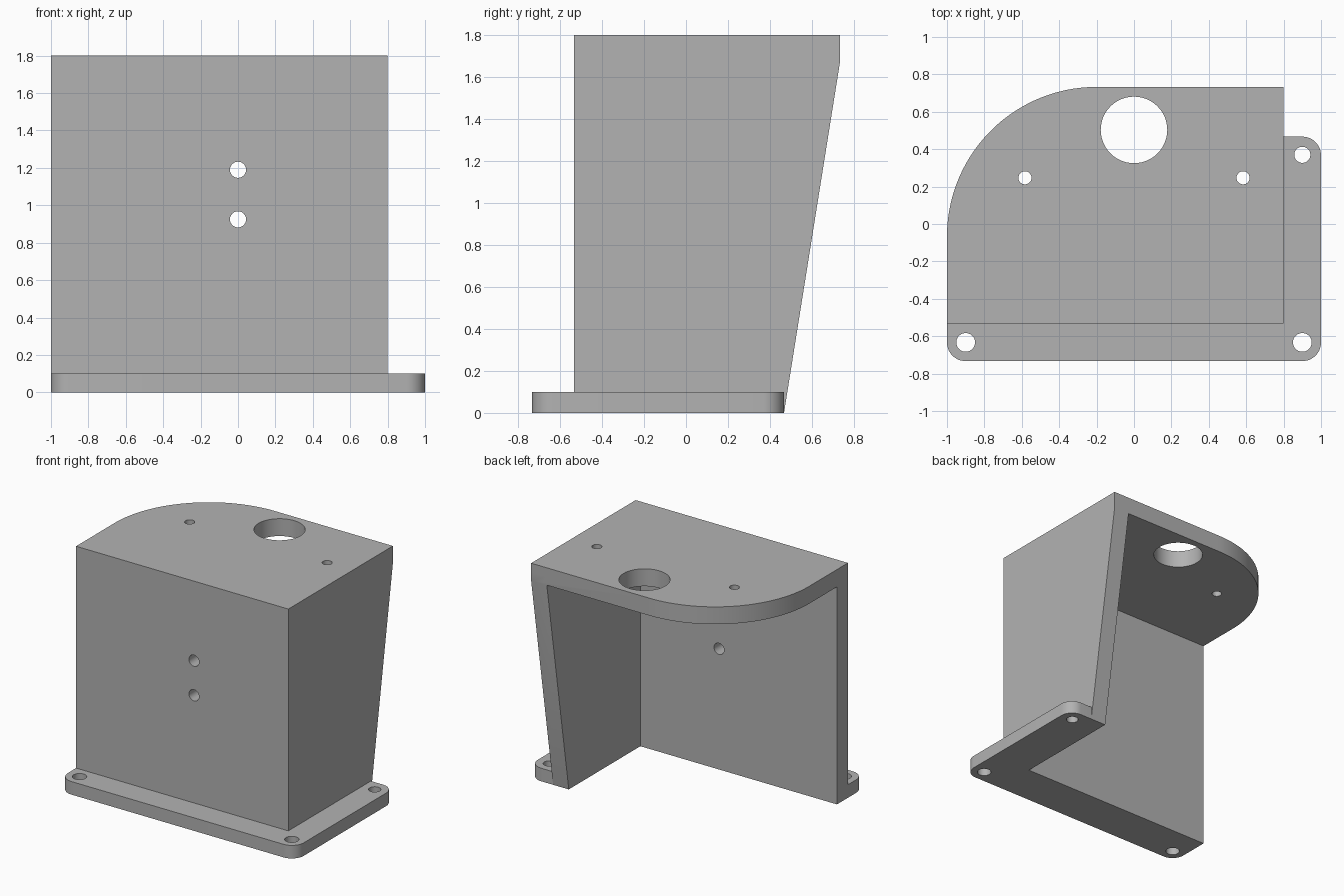
import bpy, bmesh, math
from mathutils import Matrix, Vector

cube = bpy.data.objects.get("Cube")
if cube:
    bpy.data.objects.remove(cube, do_unlink=True)

# Main dimensions
T = 0.133              # wall and top thickness
H = 1.8                # height
LEFT, RIGHT = -1.0, 0.8
FRONT, BACK, FOOT = -0.533, 0.733, 0.467
BASE_H = 0.1

grey = bpy.data.materials.new("plain grey")
grey.use_nodes = True
grey.diffuse_color = (0.448, 0.448, 0.448, 1)
grey.node_tree.nodes["Principled BSDF"].inputs["Base Color"].default_value = grey.diffuse_color


def prism(name, points, vector):
    """Closed solid made by sweeping a polygon along a vector."""
    bm = bmesh.new()
    face = bm.faces.new([bm.verts.new(p) for p in points])
    swept = bmesh.ops.extrude_face_region(bm, geom=[face], use_keep_orig=True)
    moved = [g for g in swept["geom"] if isinstance(g, bmesh.types.BMVert)]
    bmesh.ops.translate(bm, verts=moved, vec=Vector(vector))
    bmesh.ops.recalc_face_normals(bm, faces=bm.faces)
    mesh = bpy.data.meshes.new(name)
    bm.to_mesh(mesh)
    bm.free()
    mesh.materials.append(grey)
    obj = bpy.data.objects.new(name, mesh)
    bpy.context.collection.objects.link(obj)
    return obj


def arc(cx, cy, r, start, end, steps):
    return [(cx + r * math.cos(math.radians(start + (end - start) * i / steps)),
             cy + r * math.sin(math.radians(start + (end - start) * i / steps)))
            for i in range(steps + 1)]


def plate(name, outline, z0, z1):
    return prism(name, [(x, y, z0) for x, y in outline], (0, 0, z1 - z0))


def drill(name, centre, radius, axis, depth, sides=48):
    bm = bmesh.new()
    turn = Matrix.Rotation(math.pi / 2, 4, "X") if axis == "Y" else Matrix()
    bmesh.ops.create_cone(bm, cap_ends=True, segments=sides, radius1=radius,
                          radius2=radius, depth=depth,
                          matrix=Matrix.Translation(centre) @ turn)
    mesh = bpy.data.meshes.new(name)
    bm.to_mesh(mesh)
    bm.free()
    mesh.materials.append(grey)
    obj = bpy.data.objects.new(name, mesh)
    bpy.context.collection.objects.link(obj)
    return obj


def combine(target, other, operation):
    other.hide_render = True
    mod = target.modifiers.new(operation.lower(), "BOOLEAN")
    mod.operation, mod.object, mod.solver = operation, other, "EXACT"
    bpy.context.view_layer.objects.active = target
    bpy.ops.object.modifier_apply(modifier=mod.name)
    bpy.data.objects.remove(other, do_unlink=True)


# Top plate with one large rounded corner
R = 0.8
body = plate("bracket_body",
             [(LEFT, FRONT), (RIGHT, FRONT), (RIGHT, BACK)]
             + arc(LEFT + R, BACK - R, R, 90, 180, 40), H - T, H)

# Front wall, reaching a little into the top plate
lap = H - T / 2
front_wall = plate("front_wall", [(LEFT, FRONT), (RIGHT, FRONT),
                                  (RIGHT, FRONT + T), (LEFT, FRONT + T)], 0, lap)

# Side wall with a sloping rear edge
profile = [(FRONT, 0), (FOOT, 0), (BACK, H - T), (BACK, lap), (FRONT, lap)]
side_wall = prism("side_wall", [(RIGHT - T, y, z) for y, z in profile], (T, 0, 0))

# L-shaped mounting flange with rounded corners
r = 0.1
outline = (arc(LEFT + r, -BACK + r, r, 180, 270, 12)
           + arc(1 - r, -BACK + r, r, 270, 360, 12)
           + arc(1 - r, FOOT - r, r, 0, 90, 12)
           + [(RIGHT - T / 2, FOOT), (RIGHT - T / 2, FRONT + T / 2), (LEFT, FRONT + T / 2)])
flange = plate("mounting_flange", outline, 0, BASE_H)

for part in (front_wall, side_wall, flange):
    combine(body, part, "UNION")

# Holes: top plate, flange and front wall
holes = [((0, 0.503, H), 0.178, "Z"),
         ((-0.583, 0.247, H), 0.035, "Z"), ((0.583, 0.247, H), 0.035, "Z"),
         ((0.9, 0.37, 0), 0.043, "Z"),
         ((-0.9, -0.633, 0), 0.05, "Z"), ((0.9, -0.633, 0), 0.05, "Z"),
         ((0, FRONT, 0.925), 0.043, "Y"), ((0, FRONT, 1.19), 0.043, "Y")]
for centre, radius, axis in holes:
    combine(body, drill("hole_cutter", centre, radius, axis, 0.4), "DIFFERENCE")

# Smooth the curved faces, keep the corners crisp
bpy.ops.object.select_all(action="DESELECT")
body.select_set(True)
bpy.context.view_layer.objects.active = body
bpy.ops.object.shade_smooth_by_angle(angle=math.radians(30))
